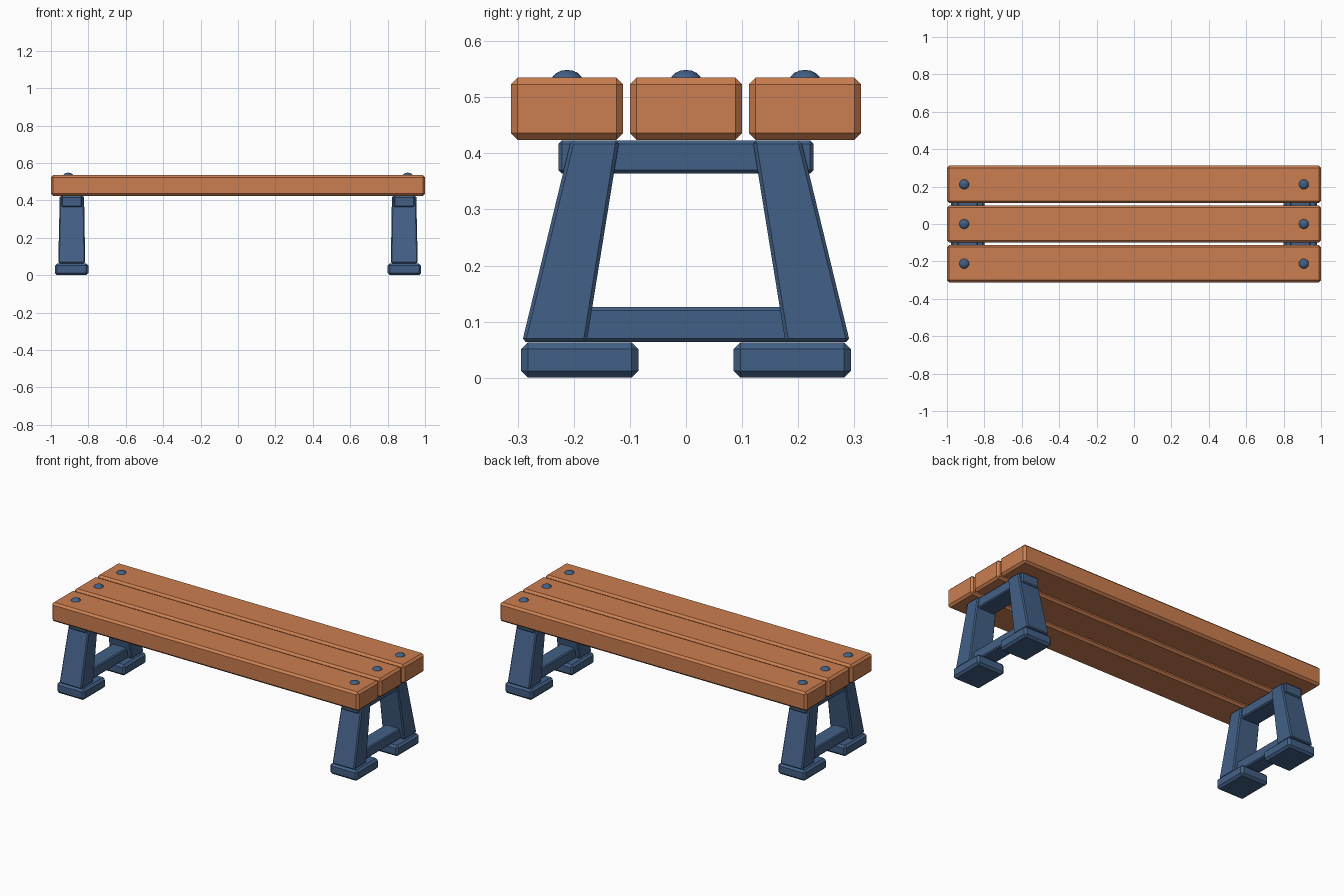
import bpy, bmesh
from mathutils import Vector

if "Cube" in bpy.data.objects:
    bpy.data.objects.remove(bpy.data.objects["Cube"])


def material(name, color):
    m = bpy.data.materials.new(name)
    m.diffuse_color = (*color, 1)
    m.use_nodes = True
    m.node_tree.nodes["Principled BSDF"].inputs["Base Color"].default_value = m.diffuse_color
    return m


wood = material("orange_wood", (0.60, 0.21, 0.08))
metal = material("blue_metal", (0.055, 0.117, 0.24))


def finish(name, bm, mat):
    bmesh.ops.recalc_face_normals(bm, faces=bm.faces[:])
    me = bpy.data.meshes.new(name)
    bm.to_mesh(me)
    bm.free()
    me.materials.append(mat)
    ob = bpy.data.objects.new(name, me)
    bpy.context.collection.objects.link(ob)
    return ob


def block(name, bottom, top, mat, bevel):
    """Chamfered block; bottom and top are (x0, x1, y0, y1, z)."""
    bm = bmesh.new()
    rings = []
    for x0, x1, y0, y1, z in (bottom, top):
        rings.append([bm.verts.new(c) for c in
                      ((x0, y0, z), (x1, y0, z), (x1, y1, z), (x0, y1, z))])
    a, b = rings
    bm.faces.new(a[::-1])
    bm.faces.new(b)
    for i in range(4):
        j = (i + 1) % 4
        bm.faces.new((a[i], a[j], b[j], b[i]))
    bmesh.ops.bevel(bm, geom=bm.edges[:], offset=bevel, segments=1,
                    profile=0.5, affect='EDGES')
    return finish(name, bm, mat)


def box(name, x, y, z, mat, bevel):
    return block(name, (*x, *y, z[0]), (*x, *y, z[1]), mat, bevel)


def span(sign, a, b):
    """Interval mirrored to the given side."""
    return tuple(sorted((sign * a, sign * b)))


# Seat planks
for i, y in enumerate((-0.212, 0, 0.212)):
    box(f"seat_plank_{i + 1}", (-1, 1), (y - 0.1, y + 0.1),
        (0.424, 0.535), wood, 0.012)

for sx, side in ((-1, "left"), (1, "right")):
    # Domed bolts
    for i, y in enumerate((-0.212, 0, 0.212)):
        bm = bmesh.new()
        bmesh.ops.create_uvsphere(bm, u_segments=16, v_segments=8, radius=0.028)
        bmesh.ops.scale(bm, vec=(1, 1, 0.7), verts=bm.verts)
        bmesh.ops.translate(bm, vec=Vector((sx * 0.908, y, 0.529)), verts=bm.verts)
        for f in bm.faces:
            f.smooth = True
        finish(f"{side}_bolt_{i + 1}", bm, metal)

    # Cross bars joining the legs
    box(f"{side}_top_bar", span(sx, 0.833, 0.943), (-0.227, 0.227),
        (0.364, 0.423), metal, 0.006)
    box(f"{side}_lower_bar", span(sx, 0.84, 0.936), (-0.20, 0.20),
        (0.064, 0.126), metal, 0.006)

    # Splayed tapering legs and feet
    for sy, end in ((-1, "front"), (1, "back")):
        block(f"{side}_{end}_leg",
              (*span(sx, 0.817, 0.961), *span(sy, 0.177, 0.292), 0.064),
              (*span(sx, 0.823, 0.953), *span(sy, 0.119, 0.205), 0.423),
              metal, 0.006)
        box(f"{side}_{end}_foot", span(sx, 0.80, 0.979),
            span(sy, 0.085, 0.294), (0, 0.063), metal, 0.012)
